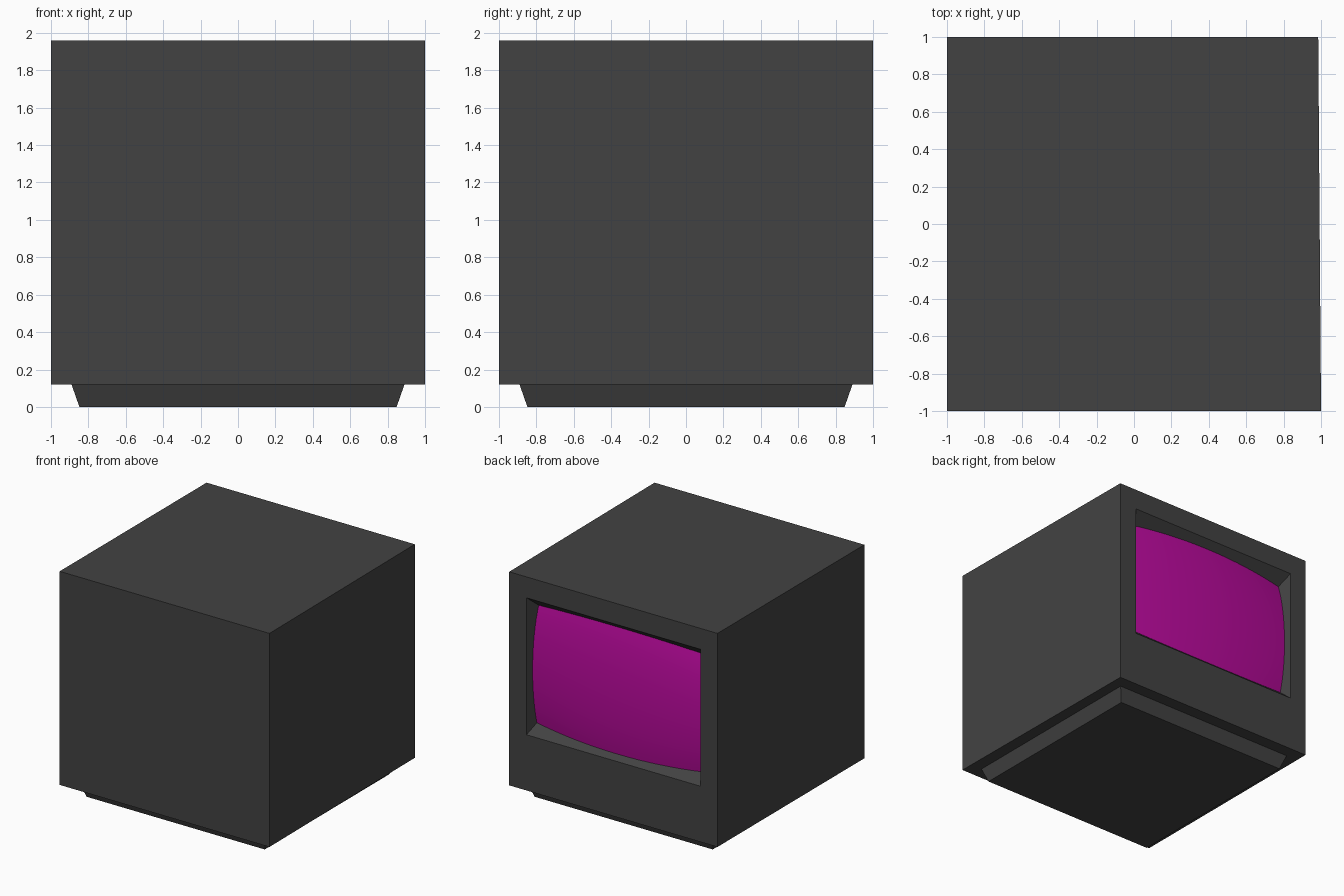
import bpy, bmesh

if "Cube" in bpy.data.objects:
    bpy.data.objects.remove(bpy.data.objects["Cube"])

BODY_Z0, BODY_Z1 = 0.12, 1.96
CX, CZ, HW, HH = -0.01, 1.19, 0.83, 0.59      # screen opening centre and half sizes
SLOPE_X, SLOPE_Z = 0.4, 0.88                  # how fast the bezel closes in with depth


def material(name, color):
    m = bpy.data.materials.new(name)
    m.diffuse_color = (*color, 1)
    m.use_nodes = True
    m.node_tree.nodes["Principled BSDF"].inputs["Base Color"].default_value = m.diffuse_color
    return m


def finish(name, bm, mat):
    bmesh.ops.recalc_face_normals(bm, faces=bm.faces[:])
    mesh = bpy.data.meshes.new(name)
    bm.to_mesh(mesh)
    bm.free()
    mesh.materials.append(mat)
    obj = bpy.data.objects.new(name, mesh)
    bpy.context.collection.objects.link(obj)
    return obj


def ring(bm, pts):
    return [bm.verts.new(p) for p in pts]


def bridge(bm, a, b):
    for i in range(4):
        j = (i + 1) % 4
        bm.faces.new((a[i], a[j], b[j], b[i]))


def square(h, z, back_right=None):
    return [(-h, -h, z), (h, -h, z), (back_right or h, h, z), (-h, h, z)]


def recess(d):
    # rectangle on the sloping bezel, at depth d behind the back face
    w, h = HW - SLOPE_X * d, HH - SLOPE_Z * d
    return [(CX + sx * w, 1 - d, CZ + sz * h)
            for sx, sz in ((-1, -1), (1, -1), (1, 1), (-1, 1))]


dark = material("dark_grey", (0.055, 0.055, 0.055))
magenta = material("magenta", (0.48, 0.003, 0.33))

# Cabinet with its slightly tapered side, screen bezel and tapered plinth
bm = bmesh.new()
top = ring(bm, square(1, BODY_Z1, 0.985))
bottom = ring(bm, square(1, BODY_Z0, 0.985))
neck = ring(bm, square(0.89, BODY_Z0))
foot = ring(bm, square(0.848, 0))
bm.faces.new(top)
for i in (0, 1, 3):
    j = (i + 1) % 4
    bm.faces.new((bottom[i], bottom[j], top[j], top[i]))
bridge(bm, bottom, neck)
bridge(bm, neck, foot)
bm.faces.new(foot)
outer = [bottom[3], bottom[2], top[2], top[3]]
opening = ring(bm, recess(0))
bridge(bm, outer, opening)
bridge(bm, opening, ring(bm, recess(0.12)))
finish("cabinet", bm, dark)

# Bulging screen whose rim lies on the bezel
bm = bmesh.new()
bmesh.ops.create_grid(bm, x_segments=20, y_segments=16, size=1)
for v in bm.verts:
    u, w = v.co.x, v.co.y
    d = 0.008 + 0.045 * u * u + 0.045 * w * w + 0.008 * w
    v.co = (CX + u * (HW - SLOPE_X * d), 1 - d, CZ + w * (HH - SLOPE_Z * d))
screen = finish("screen", bm, magenta)
for p in screen.data.polygons:
    p.use_smooth = True
